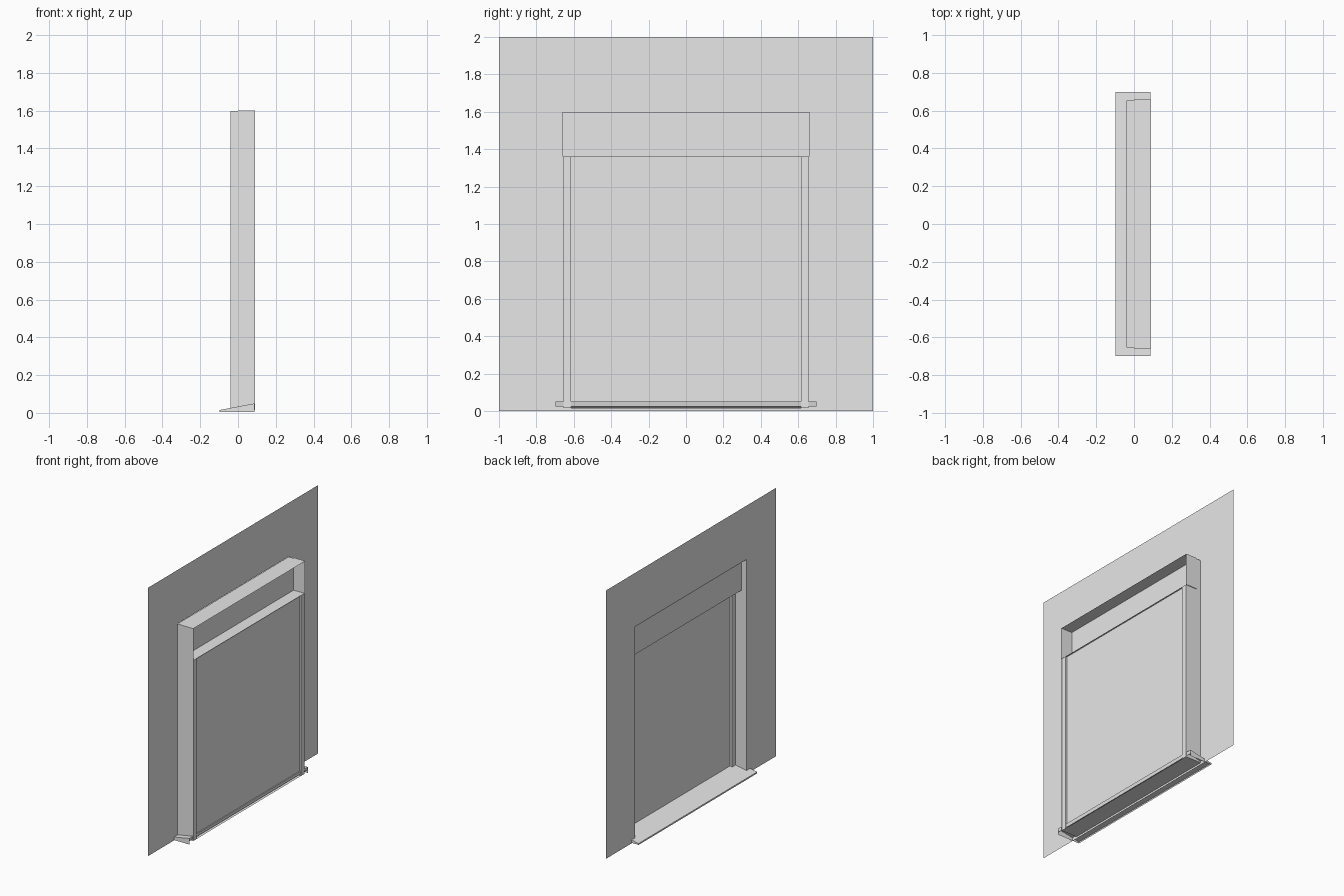
import bpy
import bmesh

cube = bpy.data.objects.get("Cube")
if cube:
    bpy.data.objects.remove(cube, do_unlink=True)

grey = bpy.data.materials.new("light_grey")
grey.use_nodes = True
grey.diffuse_color = (0.8, 0.8, 0.8, 1)
grey.node_tree.nodes["Principled BSDF"].inputs["Base Color"].default_value = grey.diffuse_color


def make(name, bm):
    mesh = bpy.data.meshes.new(name)
    bm.to_mesh(mesh)
    bm.free()
    mesh.materials.append(grey)
    obj = bpy.data.objects.new(name, mesh)
    bpy.context.collection.objects.link(obj)
    return obj


def box(name, x, y, z, skip=()):
    """Box from ranges; faces whose outward direction is in skip are left open."""
    bm = bmesh.new()
    bmesh.ops.create_cube(bm, size=1)
    bm.normal_update()
    axes = {"x": 0, "y": 1, "z": 2}
    gone = [f for f in bm.faces for s in skip
            if f.normal[axes[s[1]]] * (1 if s[0] == "+" else -1) > 0.9]
    bmesh.ops.delete(bm, geom=gone, context="FACES")
    for v in bm.verts:
        v.co = [r[0] + (c + 0.5) * (r[1] - r[0]) for c, r in zip(v.co, (x, y, z))]
    return make(name, bm)


def sweep(name, profile, half, ends=None):
    """Sheet with an x-z profile drawn along y, with optional end plates."""
    bm = bmesh.new()
    rows = [[bm.verts.new((x, y, z)) for x, z in profile] for y in (-half, half)]
    for i in range(len(profile) - 1):
        bm.faces.new((rows[0][i], rows[0][i + 1], rows[1][i + 1], rows[1][i]))
    if ends:
        for y in (-half, half):
            bm.faces.new([bm.verts.new((x, y, z)) for x, z in ends])
    return make(name, bm)


WALL, INNER = -0.04, 0.09
HALF, LOW, TOP, CASE = 0.655, 0.015, 1.6, 1.36

# Thin wall sheet around the opening
bm = bmesh.new()
ys, zs = (-1, -HALF, HALF, 1), (0, LOW, TOP, 2)
grid = [[bm.verts.new((WALL, y, z)) for z in zs] for y in ys]
for i in range(3):
    for j in range(3):
        if (i, j) != (1, 1):
            bm.faces.new((grid[i][j], grid[i][j + 1], grid[i + 1][j + 1], grid[i + 1][j]))
make("wall", bm)

# Lining of the opening
box("reveal", (WALL, INNER), (-HALF, HALF), (LOW, TOP - 0.002), ("+x", "-x"))

# Shutter case, open towards the room
box("shutter_case", (0, INNER), (-0.66, 0.66), (CASE, TOP), ("+x",))

# Closed shutter with its guide rails
box("shutter_panel", (0.068, 0.078), (-0.617, 0.617), (0.03, CASE))
for side, name in ((-1, "right_rail"), (1, "left_rail")):
    box(name, (0.05, INNER), sorted((side * 0.615, side * (HALF - 0.001))), (LOW, CASE))

# Sloping sill with folded lips and wedge ends
nose, back = (-0.098, 0.015), (0.087, 0.05)
sweep("sill", [(-0.098, 0.004), nose, back, (0.082, 0.025)], 0.698,
      [(-0.098, 0.004), nose, back, (0.087, 0.004)])
